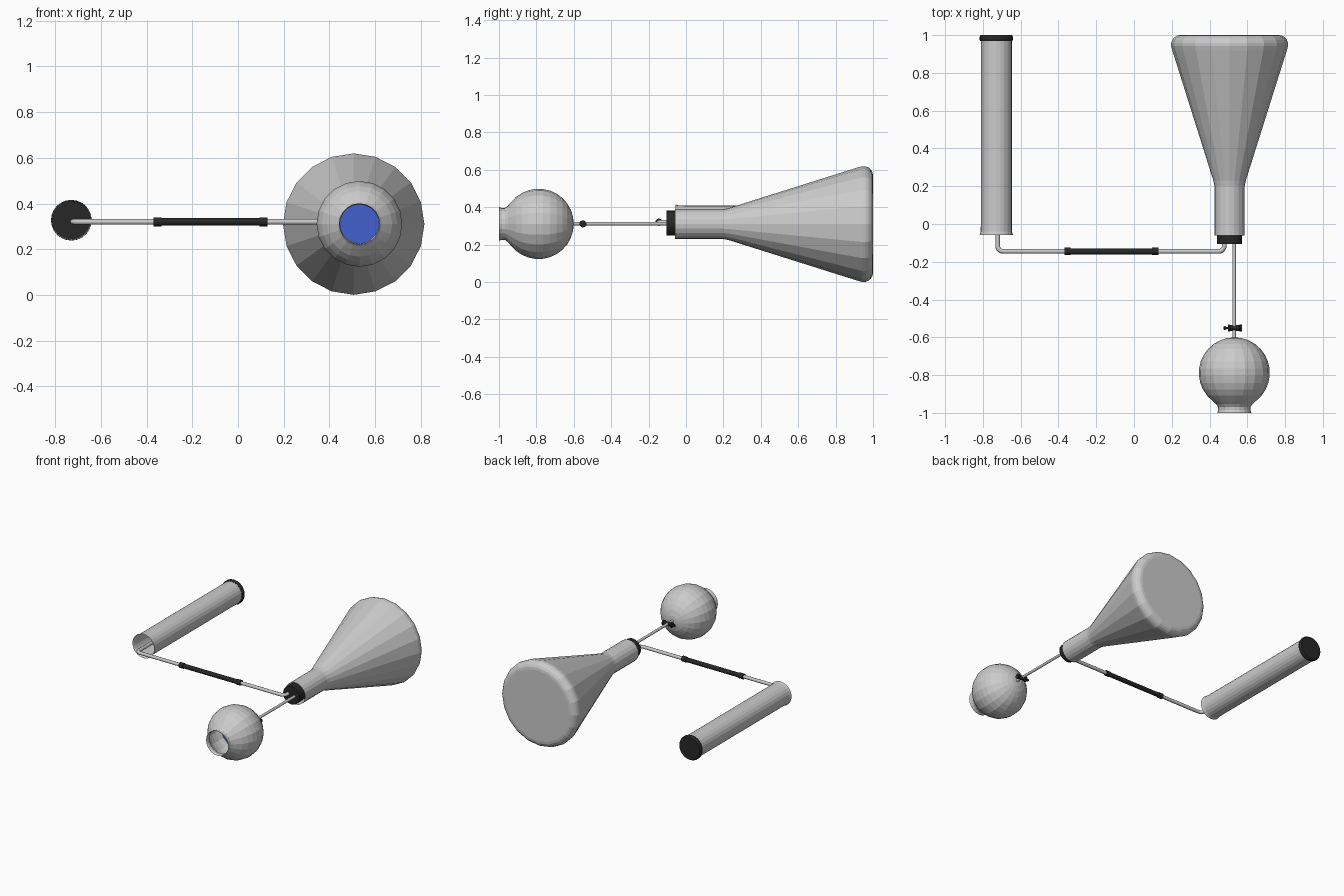
import bpy, bmesh, math
from mathutils import Vector

if "Cube" in bpy.data.objects:
    bpy.data.objects.remove(bpy.data.objects["Cube"])


def material(name, color):
    m = bpy.data.materials.new(name)
    m.diffuse_color = color
    m.use_nodes = True
    m.node_tree.nodes["Principled BSDF"].inputs["Base Color"].default_value = m.diffuse_color
    return m


BLACK = material("black_rubber", (0.02, 0.02, 0.02, 1))
BLUE = material("blue_liquid", (0.05, 0.12, 0.6, 1))


def finish(name, bm, mat=None):
    bmesh.ops.recalc_face_normals(bm, faces=bm.faces)
    me = bpy.data.meshes.new(name)
    bm.to_mesh(me)
    bm.free()
    ob = bpy.data.objects.new(name, me)
    bpy.context.collection.objects.link(ob)
    if mat:
        me.materials.append(mat)
    return ob


def lathe(name, origin, profile, n=20, mat=None, axis="y"):
    """Spin (radius, distance) points round the axis; radius 0 closes an end."""
    o, bm, rings = Vector(origin), bmesh.new(), []
    for r, d in profile:
        ring = []
        for i in range(n if r else 1):
            a = 2 * math.pi * i / n
            u, v = r * math.cos(a), r * math.sin(a)
            ring.append(bm.verts.new(o + Vector((u, d, v) if axis == "y" else (d, u, v))))
        rings.append(ring)
    for a, b in zip(rings, rings[1:]):
        for i in range(n):
            j = (i + 1) % n
            quad = [a[i % len(a)], a[j % len(a)], b[j % len(b)], b[i % len(b)]]
            bm.faces.new(list(dict.fromkeys(quad)))
    return finish(name, bm, mat)


def rod(r, a, b):
    return [(0, a), (r, a), (r, b), (0, b)]


def arc(cr, cy, r, a0, a1, steps):
    """Profile arc, angle measured from the +radius direction towards +y."""
    pts = []
    for i in range(steps + 1):
        a = math.radians(a0 + (a1 - a0) * i / steps)
        pts.append((max(0, cr + r * math.cos(a)), cy + r * math.sin(a)))
    return pts


# Conical flask lying on its side, with rounded base
FX, FZ = 0.506, 0.31
lathe("flask", (FX, 0, FZ),
      [(0.08, -0.06), (0.08, 0.2), (0.086, 0.23), (0.302, 0.915)]
      + arc(0.26, 0.95, 0.05, -10, 90, 5) + [(0, 1.0)])
lathe("flask_stopper", (FX, 0, FZ + 0.005),
      [(0, -0.105), (0.067, -0.105), (0.067, -0.058), (0.064, 0.02), (0, 0.02)], mat=BLACK)

# Open test tube with flared lip and dark end cap
TX, TZ = -0.729, 0.327
lathe("test_tube", (TX, 0, TZ),
      [(0.088, -0.057), (0.083, -0.04), (0.082, 0.0), (0.082, 0.985)], n=24)
lathe("test_tube_cap", (TX, 0, TZ),
      [(0, 0.968), (0.084, 0.968), (0.089, 0.977), (0.089, 0.99), (0.083, 1.0), (0, 1.0)],
      n=24, mat=BLACK)

# Bent delivery pipe, from the test tube to the flask
PY, PZ, BEND = -0.145, 0.32, 0.03
path = [Vector((-0.722, 0.3, PZ))]
for cx, start in ((-0.722 + BEND, 180), (0.478 - BEND, 270)):
    for k in range(6):
        a = math.radians(start + 18 * k)
        path.append(Vector((cx + BEND * math.cos(a), PY + BEND + BEND * math.sin(a), PZ)))
path.append(Vector((0.478, 0.06, PZ)))
cu = bpy.data.curves.new("delivery_pipe", "CURVE")
cu.dimensions = "3D"
cu.bevel_depth, cu.bevel_resolution, cu.use_fill_caps = 0.0125, 2, True
sp = cu.splines.new("POLY")
sp.points.add(len(path) - 1)
for p, co in zip(sp.points, path):
    p.co = (*co, 1)
bpy.context.collection.objects.link(bpy.data.objects.new("delivery_pipe", cu))

# Rubber sleeve with a collar at each end
lathe("rubber_sleeve", (0, PY, PZ), rod(0.016, -0.35, 0.112), 12, BLACK, "x")
for side, x in (("left", -0.352), ("right", 0.112)):
    lathe("sleeve_collar_" + side, (x, PY, PZ), rod(0.0195, -0.017, 0.017), 12, BLACK, "x")

# Funnel: bulb with open flared mouth, liquid, stem
BX, BY, BZ, BR = 0.531, -0.788, 0.311, 0.188
lathe("funnel_bulb", (BX, 0, BZ),
      [(0.09, -1.0), (0.085, -0.985), (0.086, -0.968), (0.097, -0.953)]
      + arc(0, BY, BR, -52, 90, 12))
lathe("funnel_liquid", (BX, 0, BZ),
      [(0, BY + 0.06)] + arc(0, BY, BR - 0.008, 19.5, 90, 6), mat=BLUE)
lathe("funnel_stem", (BX, 0, BZ + 0.002), rod(0.0095, -0.61, 0.8), 12)

# Stopcock across the stem
lathe("stopcock", (BX, -0.551, BZ),
      [(0, -0.034), (0.019, -0.034), (0.019, -0.026), (0.015, -0.022), (0.015, 0.026),
       (0.019, 0.03), (0.019, 0.04), (0, 0.04)], 12, BLACK, "x")
lathe("stopcock_handle", (BX, -0.551, BZ),
      [(0, -0.058), (0.008, -0.056), (0.011, -0.05), (0.006, -0.042), (0.006, -0.03), (0, -0.03)],
      12, BLACK, "x")
